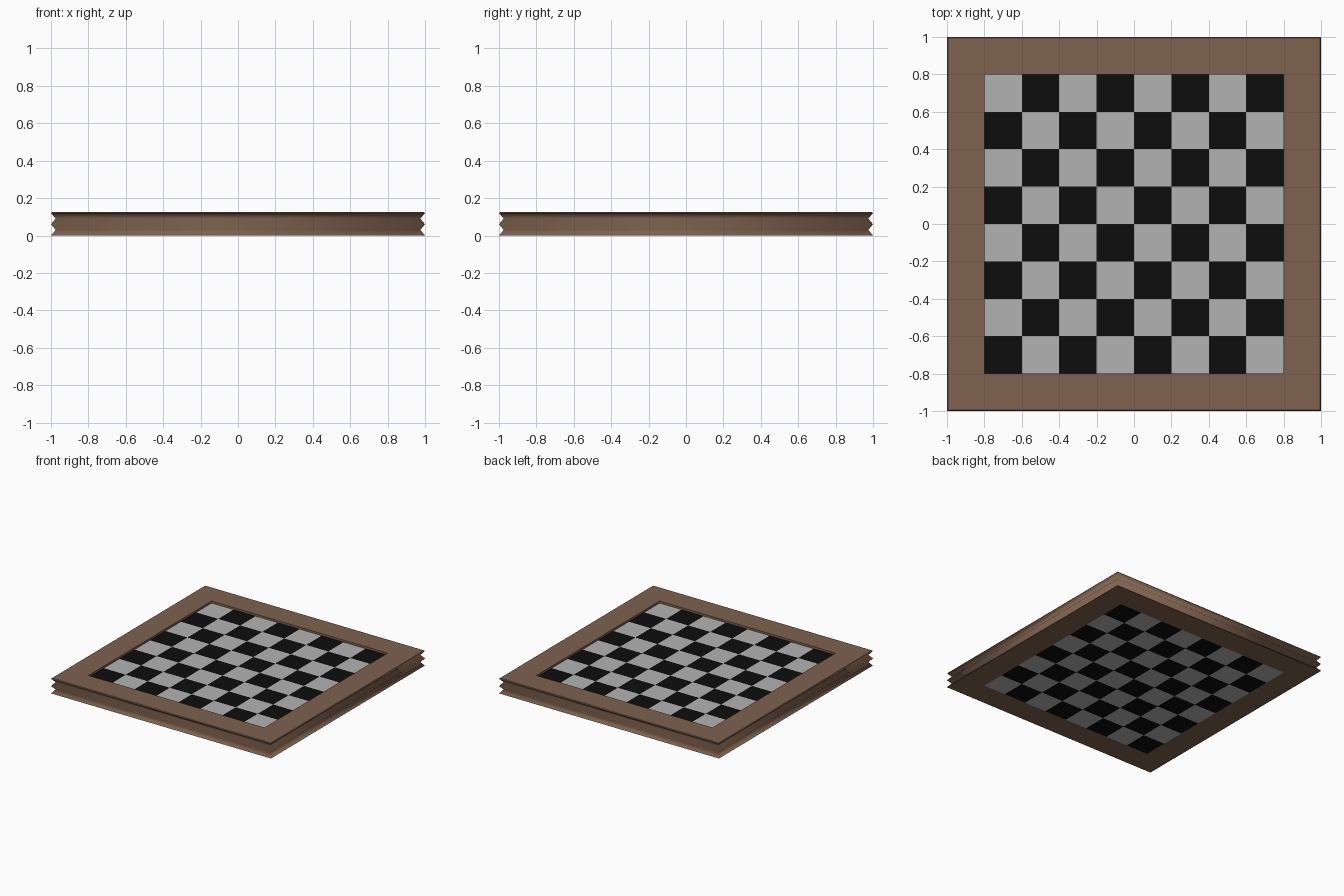
import bpy, bmesh, math

if "Cube" in bpy.data.objects:
    bpy.data.objects.remove(bpy.data.objects["Cube"])

def material(name, rgb):
    m = bpy.data.materials.new(name)
    m.diffuse_color = (*rgb, 1)
    m.use_nodes = True
    m.node_tree.nodes["Principled BSDF"].inputs["Base Color"].default_value = m.diffuse_color
    return m

def make_object(name, bm, mats):
    me = bpy.data.meshes.new(name)
    bm.normal_update()
    bm.to_mesh(me)
    bm.free()
    for m in mats:
        me.materials.append(m)
    ob = bpy.data.objects.new(name, me)
    bpy.context.collection.objects.link(ob)
    return ob

brown = material("wood", (0.21, 0.122, 0.076))
light = material("light_square", (0.448, 0.448, 0.448))
dark = material("dark_square", (0.004, 0.004, 0.004))

# Frame: grooved cross-section (half-width, height) swept around a square
profile = [(0.8, 0.0), (1.0, 0.0), (0.975, 0.03), (1.0, 0.06),
           (0.975, 0.09), (1.0, 0.12), (0.995, 0.125), (0.8, 0.125)]
corners = [(-1, -1), (1, -1), (1, 1), (-1, 1)]
bm = bmesh.new()
rings = [[bm.verts.new((sx * r, sy * r, z)) for r, z in profile] for sx, sy in corners]
n = len(profile)
for c in range(4):
    a, b = rings[c], rings[(c + 1) % 4]
    for i in range(n):
        j = (i + 1) % n
        f = bm.faces.new((a[i], b[i], b[j], a[j]))
        f.smooth = 1 <= i <= 4
bmesh.ops.recalc_face_normals(bm, faces=bm.faces)
# Keep mitres, rims and the underside crisp; grooves stay soft
for e in bm.edges:
    angle = e.calc_face_angle(0)
    if angle > math.radians(85):
        e.smooth = False
make_object("frame", bm, [brown])

# Playing surface: 8 x 8 squares, slightly recessed, coloured top and bottom
bm = bmesh.new()
for z in (0.0, 0.108):
    grid = [[bm.verts.new((-0.8 + 0.2 * i, -0.8 + 0.2 * j, z)) for i in range(9)] for j in range(9)]
    for j in range(8):
        for i in range(8):
            q = [grid[j][i], grid[j][i + 1], grid[j + 1][i + 1], grid[j + 1][i]]
            f = bm.faces.new(q if z else q[::-1])
            # The pattern mirrors between the fourth and fifth rows
            row = j if j < 4 else j + 0
            f.material_index = 1 if (i + row) % 2 == 0 else 0
make_object("squares", bm, [light, dark])
